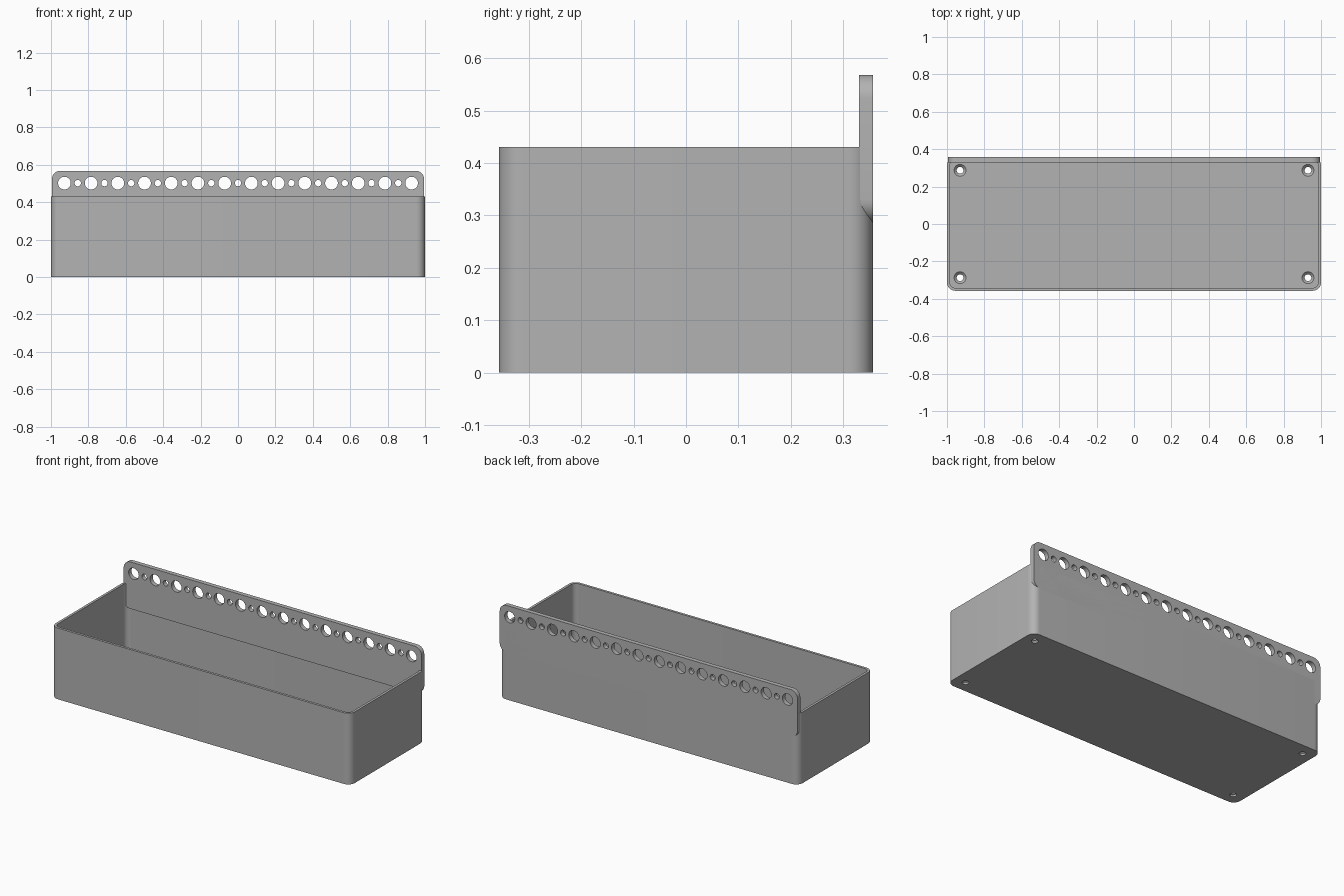
import bpy, bmesh, math
from mathutils import Matrix, Vector

cube = bpy.data.objects.get("Cube")
if cube:
    bpy.data.objects.remove(cube, do_unlink=True)

HALF_X, HALF_Y, HEIGHT = 1.0, 0.357, 0.43
WALL, FLOOR, CORNER = 0.015, 0.025, 0.045

grey = bpy.data.materials.new("plain grey")
grey.use_nodes = True
colour = (0.45, 0.45, 0.45, 1)
grey.diffuse_color = colour
grey.node_tree.nodes["Principled BSDF"].inputs["Base Color"].default_value = colour


def make_object(name, bm):
    bmesh.ops.recalc_face_normals(bm, faces=bm.faces)
    mesh = bpy.data.meshes.new(name)
    bm.to_mesh(mesh)
    bm.free()
    mesh.materials.append(grey)
    obj = bpy.data.objects.new(name, mesh)
    bpy.context.collection.objects.link(obj)
    return obj


def rounded_slab(name, half_w, half_d, radius, bottom, top, matrix=Matrix()):
    """Rounded rectangle in XY, extruded from bottom to top along Z."""
    bm = bmesh.new()
    points = []
    steps = 10
    for i, (sx, sy) in enumerate([(1, 1), (-1, 1), (-1, -1), (1, -1)]):
        for k in range(steps + 1):
            a = (i + k / steps) * math.pi / 2
            points.append((sx * (half_w - radius) + radius * math.cos(a),
                           sy * (half_d - radius) + radius * math.sin(a), bottom))
    face = bm.faces.new([bm.verts.new(p) for p in points])
    side = bmesh.ops.extrude_face_region(bm, geom=[face])["geom"]
    bmesh.ops.translate(bm, vec=Vector((0, 0, top - bottom)),
                        verts=[v for v in side if isinstance(v, bmesh.types.BMVert)])
    bmesh.ops.transform(bm, matrix=matrix, verts=bm.verts)
    return make_object(name, bm)


def round_cutters(name, holes, depth, rotation=Matrix()):
    """Separate cones or cylinders, each given as (centre, low radius, high radius)."""
    bm = bmesh.new()
    for centre, low, high in holes:
        bmesh.ops.create_cone(bm, cap_ends=True, segments=32, radius1=low, radius2=high,
                              depth=depth, matrix=Matrix.Translation(centre) @ rotation)
    return make_object(name, bm)


def activate(obj):
    bpy.ops.object.select_all(action='DESELECT')
    obj.select_set(True)
    bpy.context.view_layer.objects.active = obj


def cut(obj, cutter):
    mod = obj.modifiers.new("cut", 'BOOLEAN')
    mod.operation, mod.solver, mod.object = 'DIFFERENCE', 'EXACT', cutter
    activate(obj)
    bpy.ops.object.modifier_apply(modifier=mod.name)
    bpy.data.objects.remove(cutter, do_unlink=True)


# Open tray with rounded upright corners
tray = rounded_slab("tray", HALF_X, HALF_Y, CORNER, 0, HEIGHT)
cut(tray, rounded_slab("cavity", HALF_X - WALL, HALF_Y - WALL, CORNER - WALL,
                       FLOOR, HEIGHT + 0.1))

# Countersunk screw holes in the floor corners
spots = [(sx * 0.93, sy * 0.287) for sx in (-1, 1) for sy in (-1, 1)]
cut(tray, round_cutters("screw_holes", [((x, y, 0.01), 0.018, 0.018) for x, y in spots], 0.1))
cut(tray, round_cutters("countersinks", [((x, y, 0.02), 0.012, 0.042) for x, y in spots], 0.03))

# Rounded hanging plate along the back wall
low, high, thick = 0.285, 0.568, 0.027
upright = Matrix.Translation((0, HALF_Y, (low + high) / 2)) @ Matrix.Rotation(math.pi / 2, 4, 'X')
plate = rounded_slab("hanging_plate", 0.995, (high - low) / 2, 0.045, 0, thick, upright)

# Alternating large and small holes along the plate
pitch, count = 0.0714, 27
holes = []
for i in range(count):
    r = 0.017 if i % 2 else 0.034
    holes.append((((i - (count - 1) / 2) * pitch, HALF_Y, 0.502), r, r))
cut(plate, round_cutters("plate_holes", holes, 0.2, Matrix.Rotation(math.pi / 2, 4, 'X')))

for obj in (tray, plate):
    activate(obj)
    bpy.ops.object.shade_smooth_by_angle(angle=math.radians(30))
